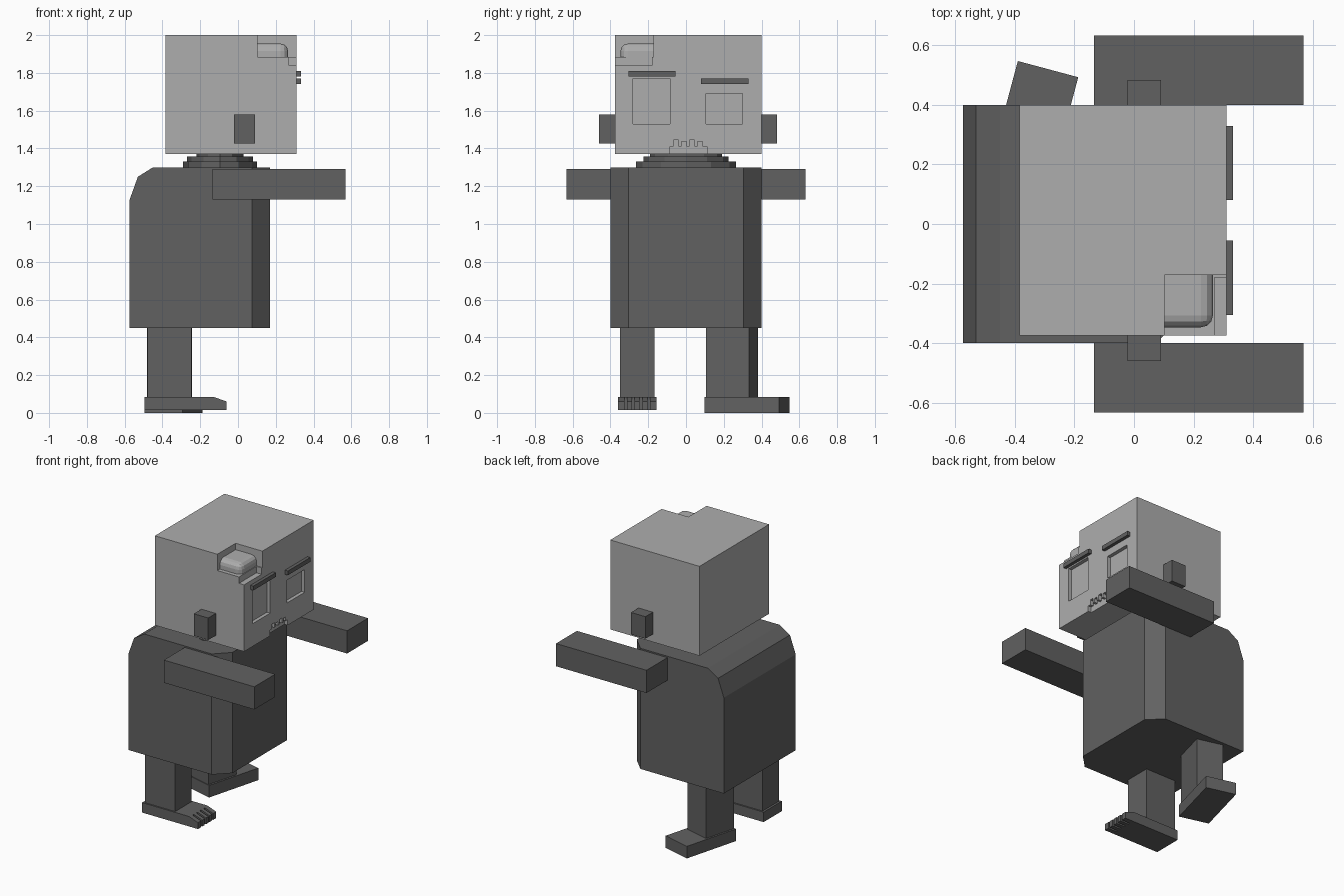
import bpy, bmesh, math
from mathutils import Matrix

cube = bpy.data.objects.get("Cube")
if cube:
    bpy.data.objects.remove(cube, do_unlink=True)


def make_material(name, value):
    mat = bpy.data.materials.new(name)
    mat.use_nodes = True
    colour = (value, value, value, 1)
    mat.diffuse_color = colour
    mat.node_tree.nodes["Principled BSDF"].inputs["Base Color"].default_value = colour
    return mat


LIGHT = make_material("light grey", 0.42)
DARK = make_material("dark grey", 0.12)


def finish(name, bm, mat):
    bmesh.ops.recalc_face_normals(bm, faces=bm.faces)
    mesh = bpy.data.meshes.new(name)
    bm.to_mesh(mesh)
    bm.free()
    mesh.materials.append(mat)
    obj = bpy.data.objects.new(name, mesh)
    bpy.context.collection.objects.link(obj)
    return obj


def box(name, x, y, z, mat=DARK):
    bm = bmesh.new()
    bmesh.ops.create_cube(bm, size=1)
    for v in bm.verts:
        v.co = [a + (b - a) * (c + 0.5) for (a, b), c in zip((x, y, z), v.co)]
    return finish(name, bm, mat)


def prism(name, profile, y, mat=DARK):
    """Extrude an x-z outline between two y values."""
    bm = bmesh.new()
    face = bm.faces.new([bm.verts.new((px, y[0], pz)) for px, pz in profile])
    out = bmesh.ops.extrude_face_region(bm, geom=[face])
    for v in out["geom"]:
        if isinstance(v, bmesh.types.BMVert):
            v.co.y = y[1]
    return finish(name, bm, mat)


def cut(obj, cutters):
    """Subtract each cutter, then discard it."""
    bpy.context.view_layer.objects.active = obj
    for cutter in cutters:
        mod = obj.modifiers.new("cut", "BOOLEAN")
        mod.operation = "DIFFERENCE"
        mod.solver = "EXACT"
        mod.object = cutter
        bpy.ops.object.modifier_apply(modifier=mod.name)
        bpy.data.objects.remove(cutter, do_unlink=True)


# Head with open corner, sunken eyes and a ragged mouth
FACE = 0.31
head = box("head", (-0.385, FACE), (-0.375, 0.4), (1.37, 2), LIGHT)
sunk = (FACE - 0.025, 0.4)
cutters = [
    box("notch", (0.102, 0.4), (-0.5, -0.172), (1.885, 2.1), LIGHT),
    box("notch_step", (0.27, 0.4), (-0.5, -0.18), (1.84, 2.1), LIGHT),
    box("eye_cut_right", sunk, (-0.28, -0.085), (1.53, 1.77), LIGHT),
    box("eye_cut_left", sunk, (0.105, 0.3), (1.53, 1.69), LIGHT),
    box("mouth_cut", sunk, (-0.085, 0.11), (1.3, 1.41), LIGHT),
]
for i in range(4):
    y = -0.065 + i * 0.042
    cutters.append(box("tooth_gap", sunk, (y, y + 0.026), (1.35, 1.445 - 0.008 * (i % 2)), LIGHT))
cut(head, cutters)

# Exposed brain, bevelled on the outer edges
brain = box("brain", (0.102, 0.265), (-0.347, -0.172), (1.885, 1.955), LIGHT)
bm = bmesh.new()
bm.from_mesh(brain.data)
edges = [e for e in bm.edges
         if sum(all(t) for t in [[v.co.x > 0.2 for v in e.verts],
                                 [v.co.y < -0.3 for v in e.verts],
                                 [v.co.z > 1.9 for v in e.verts]]) == 2]
bmesh.ops.bevel(bm, geom=edges, offset=0.04, segments=3, profile=0.5, affect="EDGES")
bm.to_mesh(brain.data)
bm.free()

# Brows and ears
box("brow_right", (FACE - 0.01, 0.333), (-0.305, -0.055), (1.78, 1.81))
box("brow_left", (FACE - 0.01, 0.333), (0.08, 0.33), (1.74, 1.77))
box("ear_right", (-0.022, 0.09), (-0.46, -0.37), (1.425, 1.58))
box("ear_left", (-0.022, 0.09), (0.39, 0.483), (1.425, 1.58))

# Neck of stacked faceted rings
for i, (rx, ry, z0, z1) in enumerate([(0.195, 0.265, 1.29, 1.33),
                                      (0.175, 0.225, 1.33, 1.357),
                                      (0.125, 0.19, 1.357, 1.375)]):
    bm = bmesh.new()
    bmesh.ops.create_cone(bm, cap_ends=True, segments=12, radius1=1, radius2=1, depth=1)
    for v in bm.verts:
        v.co = (-0.095 + rx * v.co.x, ry * v.co.y, z0 + (z1 - z0) * (v.co.z + 0.5))
    finish(f"neck_ring_{i + 1}", bm, DARK)

# Torso with rounded shoulders behind and chamfered front corners
torso = prism("torso", [(-0.575, 0.45), (0.17, 0.45), (0.17, 1.3), (-0.45, 1.3),
                        (-0.53, 1.25), (-0.575, 1.125)], (-0.4, 0.4))
bm = bmesh.new()
bm.from_mesh(torso.data)
corners = [e for e in bm.edges if all(v.co.x > 0.1 for v in e.verts)
           and abs(e.verts[0].co.z - e.verts[1].co.z) > 0.5]
bmesh.ops.bevel(bm, geom=corners, offset=0.095, segments=1, affect="EDGES")
bm.to_mesh(torso.data)
bm.free()

# Outstretched arms
for name, side in (("right_arm", -1), ("left_arm", 1)):
    box(name, (-0.135, 0.57), sorted((side * 0.4, side * 0.633)), (1.13, 1.29))

# Right leg and foot with five toes
box("right_leg", (-0.48, -0.245), (-0.35, -0.167), (0.08, 0.46))
foot = prism("right_foot", [(-0.495, 0.015), (-0.06, 0.015), (-0.06, 0.06),
                            (-0.13, 0.085), (-0.495, 0.085)], (-0.36, -0.157))
cut(foot, [box("toe_gap", (-0.125, 0), (y - 0.007, y + 0.007), (-0.1, 0.2))
           for y in [-0.36 + 0.0406 * k for k in range(1, 5)]])

# Left leg and foot, turned outward
turn = Matrix.Translation((-0.363, 0.243, 0)) @ Matrix.Rotation(math.radians(75), 4, "Z")
for part in (box("left_leg", (-0.118, 0.118), (-0.092, 0.092), (0.08, 0.46)),
             box("left_foot", (-0.123, 0.287), (-0.105, 0.105), (0, 0.085))):
    part.data.transform(turn)
